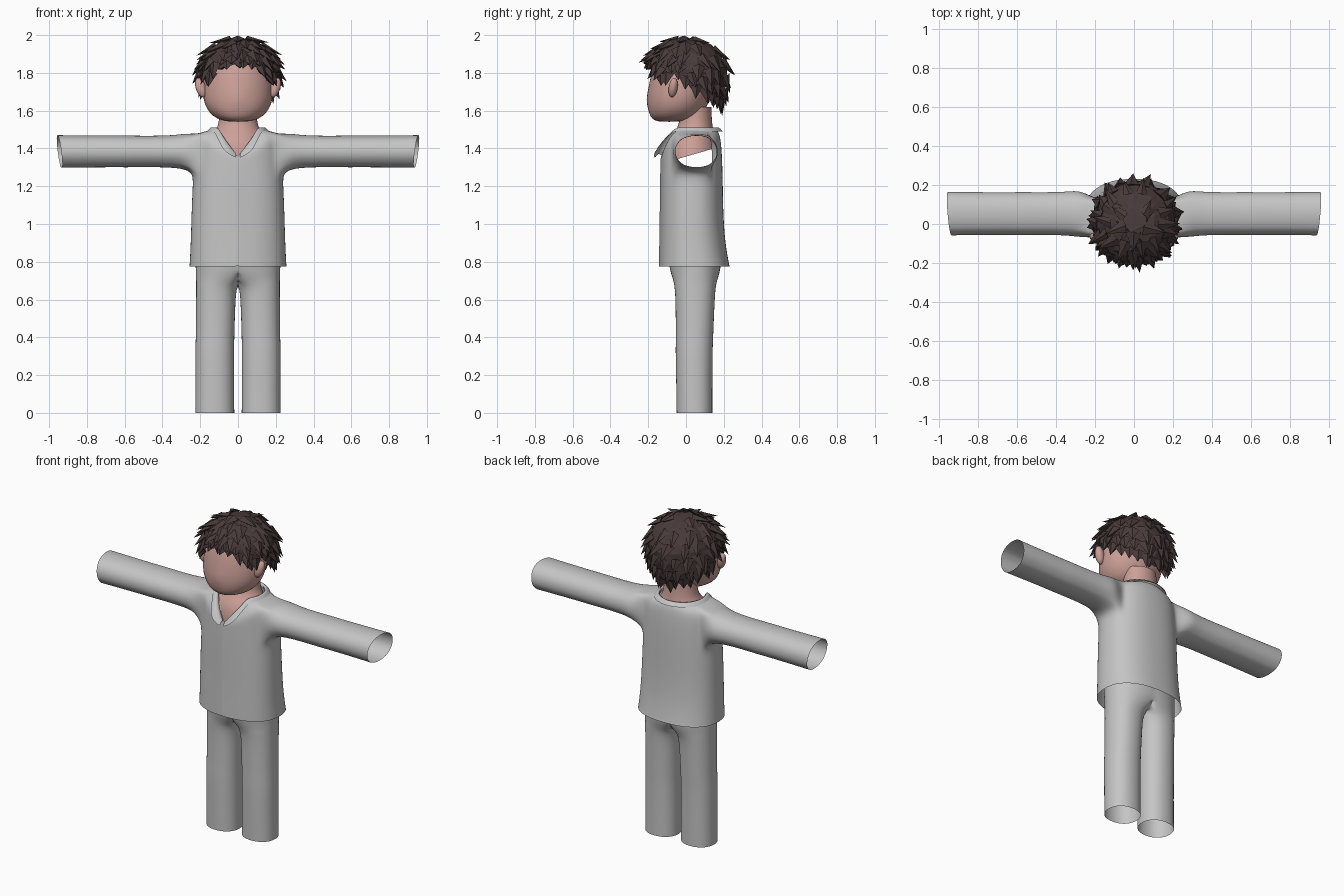
import bpy, bmesh, math, random
from mathutils import Vector

if "Cube" in bpy.data.objects:
    bpy.data.objects.remove(bpy.data.objects["Cube"])

random.seed(4)


def mat(name, rgb):
    m = bpy.data.materials.new(name)
    m.diffuse_color = (*rgb, 1)
    m.use_nodes = True
    m.node_tree.nodes["Principled BSDF"].inputs["Base Color"].default_value = m.diffuse_color
    return m


CLOTH = mat("light_grey_cloth", (0.56, 0.56, 0.56))
SKIN = mat("skin", (0.60, 0.35, 0.31))
HAIR = mat("dark_brown_hair", (0.066, 0.042, 0.042))


def finish(bm, name, material, smooth=True, subdiv=0, mirror=False):
    bmesh.ops.recalc_face_normals(bm, faces=bm.faces[:])
    me = bpy.data.meshes.new(name)
    bm.to_mesh(me)
    bm.free()
    me.materials.append(material)
    for p in me.polygons:
        p.use_smooth = smooth
    ob = bpy.data.objects.new(name, me)
    bpy.context.collection.objects.link(ob)
    if mirror:
        m = ob.modifiers.new("mirror", 'MIRROR')
        m.merge_threshold = 0.0005
    if subdiv:
        s = ob.modifiers.new("subdiv", 'SUBSURF')
        s.levels = s.render_levels = subdiv
    return ob


def oval(a, rx, y0, y1, e=2.0, cx=0.0):
    """Point on a rounded-box outline at angle a."""
    c, s = math.cos(a), math.sin(a)
    k = 2 / e
    return (cx + rx * math.copysign(abs(c) ** k, c),
            (y0 + y1) / 2 + (y1 - y0) / 2 * math.copysign(abs(s) ** k, s))


def skin_rings(bm, rings, closed=True):
    """Join rows of points with quads; returns the vertex rows."""
    rows = [[bm.verts.new(p) for p in r] for r in rings]
    n = len(rows[0])
    for a, b in zip(rows, rows[1:]):
        for i in range(n if closed else n - 1):
            j = (i + 1) % n
            bm.faces.new((a[i], a[j], b[j], b[i]))
    return rows


def angles(n):
    return [2 * math.pi * i / n for i in range(n)]


# ---- shirt: body, neckline with V, sleeves grown from the armholes ----
def front_dip(a):
    d = abs((math.degrees(a) + 90 + 180) % 360 - 180)
    return max(0.0, 1 - d / 50)


def neckline(a):
    d, s = front_dip(a), math.sin(a)
    ry = 0.125 + (0.04 * d if s < 0 else 0)
    return Vector((0.13 * math.cos(a), 0.035 + ry * s, 1.505 - 0.15 * d))


N = 32
body = [(0.775, .258, -.14, .232, 0), (0.785, .257, -.14, .229, 0), (0.9, .251, -.137, .208, 0),
        (1.05, .247, -.135, .198, 0), (1.18, .242, -.134, .196, 0),
        (1.265, .237, -.133, .194, .02), (1.34, .232, -.132, .192, .06),
        (1.41, .228, -.131, .188, .10), (1.475, .215, -.13, .180, .135)]
bm = bmesh.new()
rings = []
for z, rx, y0, y1, k in body:
    rings.append([(*oval(a, rx, y0, y1, 2.35), z - k * front_dip(a)) for a in angles(N)])
rings.append([neckline(a) for a in angles(N)])
rows = skin_rings(bm, rings)

CY, CZ = 0.055, 1.384
for side, mid in ((1, 0), (-1, N // 2)):
    lo, hi = 5, 8
    cols = [(mid + i) % N for i in range(-3, 4)]
    rim = ([rows[lo][c] for c in cols] + [rows[r][cols[-1]] for r in range(lo + 1, hi)]
           + [rows[hi][c] for c in reversed(cols)]
           + [rows[r][cols[0]] for r in range(hi - 1, lo, -1)])
    hole = [f for r in range(lo, hi) for c in cols[:-1] for f in rows[r][c].link_faces
            if rows[r + 1][(c + 1) % N] in f.verts]
    ang = [math.atan2((v.co.z - 1.37) / .1, (v.co.y - .04) / .1) for v in rim]
    bmesh.ops.delete(bm, geom=hole, context='FACES_ONLY')
    prev = rim
    for x, ry, rz in ((.275, .130, .098), (.34, .120, .087), (.46, .117, .084), (.60, .119, .086),
                      (.62, .117, .085), (.80, .118, .086), (.935, .120, .088), (.945, .120, .088)):
        tilt = 1 if x > .9 else 0
        ring = [bm.verts.new((side * (x + tilt * (.01 * math.cos(a) + .011 * math.sin(a))),
                              CY + ry * math.cos(a), CZ + rz * math.sin(a))) for a in ang]
        for i in range(len(ring)):
            j = (i + 1) % len(ring)
            bm.faces.new((prev[i], prev[j], ring[j], ring[i]))
        prev = ring
bmesh.ops.delete(bm, geom=[e for e in bm.edges if not e.link_faces], context='EDGES')
bmesh.ops.delete(bm, geom=[v for v in bm.verts if not v.link_edges], context='VERTS')
# front opening: split the centre column and overlap one side slightly
seam = [e for e in bm.edges if all(abs(v.co.x) < 1e-4 and v.co.y < -.05 for v in e.verts)]
bmesh.ops.split_edges(bm, edges=seam)
for v in bm.verts:
    if abs(v.co.x) < 1e-4 and v.co.y < -.05:
        if max(f.calc_center_median().x for f in v.link_faces) > 0:
            v.co.x, v.co.y = -.012, v.co.y - .004
finish(bm, "shirt", CLOTH, subdiv=2)

# ---- collar folded over the neckline ----
bm = bmesh.new()
cols = []
for i in range(41):
    a = math.radians(-86 + 352 * i / 40)
    p, d = neckline(a), front_dip(a)
    out = Vector((math.cos(a), math.sin(a), 0))
    lapel = max(0.0, 1 - abs(d - .55) / .45)
    w = .034 + .022 * lapel - .025 * max(0, d - .6)
    front = Vector((0, -.012 * min(1, d * 3), 0))
    cols.append((p + Vector((0, 0, -.012)), p + out * .006 + Vector((0, 0, .012)) + front,
                 p + out * w * .6 + Vector((0, 0, .002 - .012 * d)) + front,
                 p + out * w + Vector((0, 0, -.014 - .025 * lapel)) + front))
skin_rings(bm, cols, closed=False)
finish(bm, "collar", CLOTH, subdiv=1)

# ---- trousers: one leg with half a hip, mirrored ----
legs = [(0, .123, .104, -.05, .14), (.01, .123, .104, -.05, .14), (.2, .123, .103, -.053, .14),
        (.35, .123, .104, -.056, .142), (.365, .122, .102, -.054, .143),
        (.55, .119, .104, -.055, .150), (.64, .116, .106, -.058, .155),
        (.68, .106, .116, -.063, .160), (.71, .075, .148, -.07, .168),
        (.76, .03, .195, -.088, .185), (.86, .0, .228, -.1, .19)]
bm = bmesh.new()
rings = []
for z, cx, rx, y0, y1 in legs:
    pts = [oval(a, rx, y0, y1, 2.2, cx) for a in angles(28)]
    rings.append([(max(0, x), y, z) for x, y in pts])
skin_rings(bm, rings)
inner = [f for f in bm.faces if all(v.co.x < 1e-5 for v in f.verts)]
bmesh.ops.delete(bm, geom=inner, context='FACES')
finish(bm, "trousers", CLOTH, subdiv=1, mirror=True)

# ---- neck and upper chest inside the shirt ----
bm = bmesh.new()
rings = []
for z, rx, y0, y1, tilt in ((1.365, .195, -.11, .165, .04), (1.40, .185, -.112, .16, .025),
                            (1.45, .16, -.098, .152, 0), (1.49, .122, -.06, .148, 0),
                            (1.53, .1, -.034, .138, 0), (1.62, .1, -.03, .135, 0)):
    rings.append([(*oval(a, rx, y0, y1), z + tilt * math.sin(a)) for a in angles(24)])
skin_rings(bm, rings)
finish(bm, "neck", SKIN, subdiv=1)

# ---- head ----
bm = bmesh.new()
rings = []
for z, rx, y0, y1 in ((1.541, .045, -.14, -.04), (1.549, .09, -.17, .03), (1.57, .135, -.192, .075),
                      (1.61, .168, -.203, .105), (1.66, .186, -.206, .13), (1.72, .188, -.2, .15),
                      (1.79, .184, -.188, .16), (1.86, .16, -.165, .15), (1.92, .11, -.12, .11),
                      (1.945, .04, -.05, .05)):
    rings.append([(*oval(a, rx, y0, y1), z) for a in angles(24)])
rows = skin_rings(bm, rings)
for v in rows[4]:
    if abs(v.co.x) < .01 and v.co.y < 0:
        v.co.y -= .012  # small nose
bm.faces.new(rows[0])
bm.faces.new(rows[-1])
finish(bm, "head", SKIN, subdiv=1)

# ---- ears ----
bm = bmesh.new()
bmesh.ops.create_uvsphere(bm, u_segments=16, v_segments=10, radius=1)
for v in bm.verts:
    x, y, z = v.co
    v.co = (.197 + .028 * x + .012 * z, -.068 + .024 * y + .006 * z, 1.722 + .052 * z)
finish(bm, "ears", SKIN, mirror=True)

# ---- hair: faceted cap with a varying hairline, covered in pointed tufts ----
HAIRLINE = ((0, 1.845), (30, 1.835), (48, 1.765), (60, 1.77), (72, 1.80), (84, 1.78),
            (97, 1.72), (140, 1.65), (180, 1.61))


def hair_point(phi, t):
    d = abs((phi + 180) % 360 - 180)
    for (a, za), (b, zb) in zip(HAIRLINE, HAIRLINE[1:]):
        if a <= d <= b:
            low = za + (zb - za) * (d - a) / (b - a)
    z = 1.985 + (low - 1.985) * t ** 1.7
    u = (z - 1.79) / .197
    f = math.sqrt(max(0, 1 - u * u)) if u > 0 else 1 - .2 * u * u
    r = math.radians(phi)
    return Vector((.005 + .207 * f * math.sin(r), .003 - .212 * f * math.cos(r), z))


bm = bmesh.new()
rings = []
for k in range(1, 9):
    rings.append([hair_point(360 * i / 30, k / 8) * 1.0
                  + Vector([random.uniform(-.006, .006) for _ in range(3)]) for i in range(30)])
rows = skin_rings(bm, rings)
bm.faces.new(rows[0])
bmesh.ops.triangulate(bm, faces=bm.faces[:])
for t, count, length, lift in ((.12, 5, .10, .10), (.34, 10, .11, .16), (.52, 15, .10, .26),
                               (.70, 19, .095, .36), (.84, 23, .085, .38), (.95, 27, .07, .30)):
    for i in range(count):
        phi = (360 * (i + random.uniform(-.3, .3)) / count + 40 * t) % 360
        d = min(phi, 360 - phi)
        p = hair_point(phi, t)
        down = (hair_point(phi, t + .03) - p).normalized()
        normal = (p - Vector((0, 0, 1.74))).normalized()
        across = down.cross(normal).normalized()
        if t > .8 and (62 < d < 88 or d < 32):
            length_i = length * .6
        else:
            length_i = length * random.uniform(.8, 1.15)
        tip = p + (down + normal * lift * random.uniform(.7, 1.3)
                   + across * random.uniform(-.35, .35)).normalized() * length_i
        w = random.uniform(.03, .043)
        base = [bm.verts.new(q) for q in (p + across * w, p + normal * .014 - down * .012,
                                          p - across * w, p - normal * .02 + down * .02)]
        top = bm.verts.new(tip)
        for j in range(4):
            bm.faces.new((base[j], base[(j + 1) % 4], top))
        bm.faces.new(base[::-1])
finish(bm, "hair", HAIR, smooth=False)
